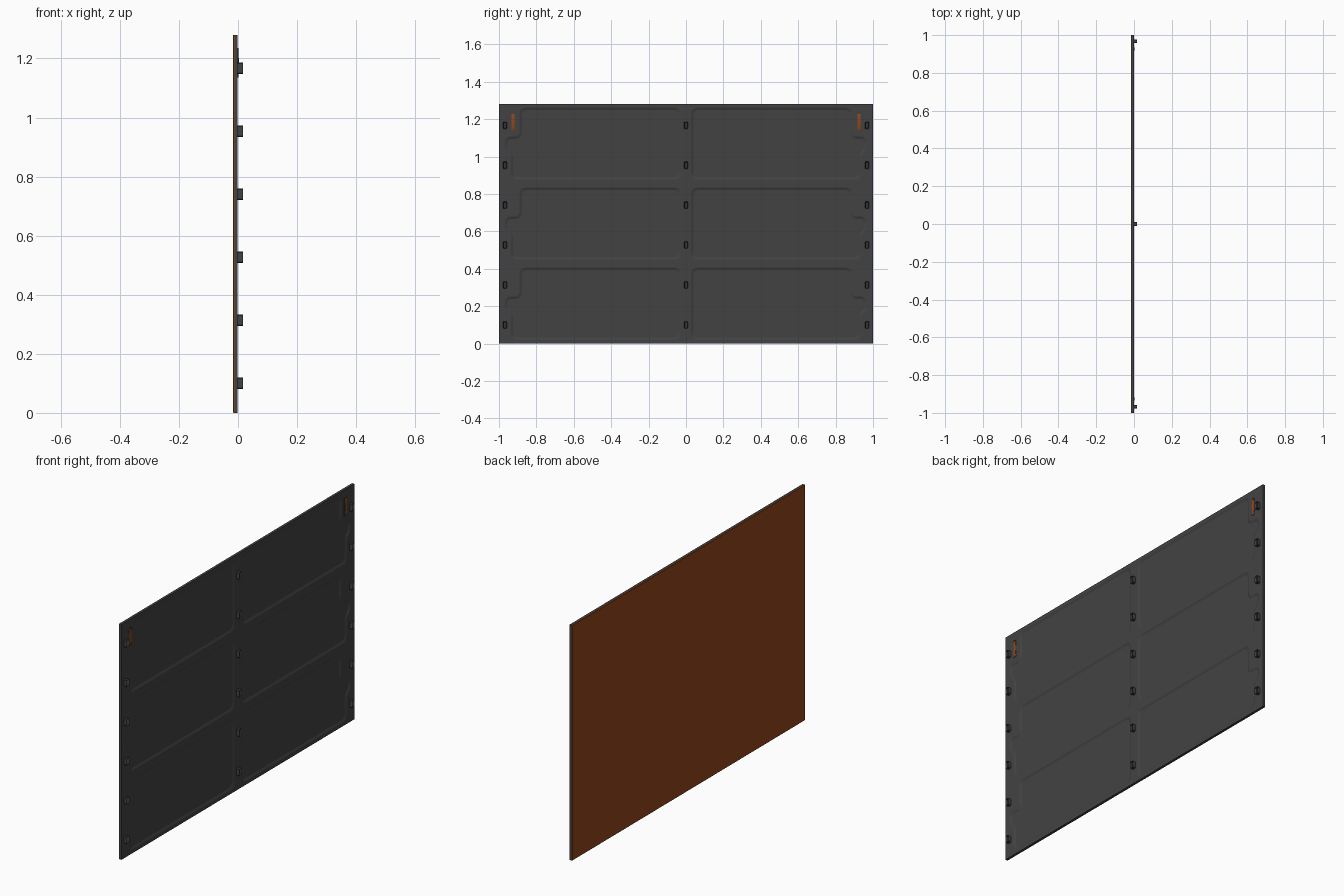
import bpy, bmesh, math
from mathutils import Vector

if "Cube" in bpy.data.objects:
    bpy.data.objects.remove(bpy.data.objects["Cube"])


def material(name, rgb):
    m = bpy.data.materials.new(name)
    m.diffuse_color = (*rgb, 1)
    m.use_nodes = True
    m.node_tree.nodes["Principled BSDF"].inputs["Base Color"].default_value = m.diffuse_color
    return m


CHARCOAL = material("charcoal", (0.055, 0.055, 0.055))
ORANGE = material("orange", (0.30, 0.06, 0.01))
FACE_X = -0.001          # front surface of the backing board
HEIGHT = 1.28


def finish(name, bm, mat):
    bmesh.ops.recalc_face_normals(bm, faces=bm.faces)
    me = bpy.data.meshes.new(name)
    bm.to_mesh(me)
    bm.free()
    me.materials.append(mat)
    ob = bpy.data.objects.new(name, me)
    bpy.context.collection.objects.link(ob)
    return ob


def add_box(bm, x0, x1, y0, y1, z0, z1):
    vs = bmesh.ops.create_cube(bm, size=1)["verts"]
    for v in vs:
        v.co = ((x0 + x1) / 2 + v.co.x * (x1 - x0),
                (y0 + y1) / 2 + v.co.y * (y1 - y0),
                (z0 + z1) / 2 + v.co.z * (z1 - z0))
    return vs


def inset(pts, d):
    """Move every edge of a counter-clockwise outline inward by d."""
    out = []
    for i, p in enumerate(pts):
        a = (p - pts[i - 1]).normalized()
        b = (pts[(i + 1) % len(pts)] - p).normalized()
        na, nb = Vector((-a.y, a.x)), Vector((-b.y, b.x))
        out.append(p + (na + nb) * d / (1 + na.dot(nb)))
    return out


def fillet(pts, r, seg=4):
    """Round every corner, using the corner as a curve control point."""
    out = []
    for i, p in enumerate(pts):
        q, s = pts[i - 1] - p, pts[(i + 1) % len(pts)] - p
        a = p + q.normalized() * min(r, q.length * 0.45)
        b = p + s.normalized() * min(r, s.length * 0.45)
        for k in range(seg + 1):
            t = k / seg
            out.append(a * (1 - t) ** 2 + p * 2 * t * (1 - t) + b * t * t)
    return out


# Recess outline: lower row, +y half, with the step at the outer edge
OUTLINE = [Vector(p) for p in (
    (0.028, 0.021), (0.936, 0.021), (0.936, 0.155), (0.968, 0.182),
    (0.968, 0.251), (0.89, 0.251), (0.89, 0.406), (0.028, 0.406))]

# Cutter with sloped walls for all six recesses
bm = bmesh.new()
rings_at = ((0.012, -0.006), (0.0, FACE_X), (0.0, 0.006))
for row in range(3):
    for side in (-1, 1):
        rings = []
        for d, x in rings_at:
            rings.append([bm.verts.new((x, side * p.x, p.y + row * 0.428))
                          for p in fillet(inset(OUTLINE, d), 0.032)])
        n = len(rings[0])
        for lo, hi in zip(rings, rings[1:]):
            for i in range(n):
                j = (i + 1) % n
                bm.faces.new((lo[i], lo[j], hi[j], hi[i]))
        bm.faces.new(rings[0])
        bm.faces.new(rings[-1])
cutter = finish("recess_cutter", bm, CHARCOAL)
cutter.hide_render = True
cutter.hide_viewport = True
cutter.display_type = 'WIRE'

# Backing board with recessed fields
bm = bmesh.new()
add_box(bm, -0.012, FACE_X, -1, 1, 0, HEIGHT)
board = finish("backing_board", bm, CHARCOAL)
cut = board.modifiers.new("recesses", 'BOOLEAN')
cut.operation = 'DIFFERENCE'
cut.solver = 'EXACT'
cut.object = cutter

# Orange facing sheet with a slightly eased rear edge
bm = bmesh.new()
add_box(bm, -0.017, -0.012, -1, 1, 0, HEIGHT)
rear = [e for e in bm.edges if all(v.co.x < -0.016 for v in e.verts)]
bmesh.ops.bevel(bm, geom=rear, offset=0.002, segments=1, affect='EDGES')
finish("facing_sheet", bm, ORANGE)

# Mounting clips: hollow-ended blocks in three columns of six
bm = bmesh.new()
for y in (-0.968, 0, 0.968):
    for k in range(6):
        z = 0.1 + k * 0.2134
        vs = add_box(bm, FACE_X - 0.001, 0.017, y - 0.010, y + 0.010,
                     z - 0.019, z + 0.019)
        bmesh.ops.bevel(bm, geom=[e for e in {e for v in vs for e in v.link_edges}
                                  if abs((e.verts[0].co - e.verts[1].co).x) > 0.005],
                        offset=0.003, segments=1, affect='EDGES')
bm.faces.ensure_lookup_table()
tops = [f for f in bm.faces if all(v.co.x > 0.0165 for v in f.verts)]
bmesh.ops.inset_individual(bm, faces=tops, thickness=0.004)
for f in tops:
    for v in f.verts:
        v.co.x -= 0.010
finish("mounting_clips", bm, CHARCOAL)

# Orange pull straps arched over the upper outer corners
bm = bmesh.new()
for side in (-1, 1):
    rows = []
    for i in range(13):
        t = i / 12
        z = 1.14 + 0.09 * t
        x = FACE_X - 0.001 + 0.005 * math.sin(math.pi * t) ** 0.6
        y0, y1 = side * 0.918, side * 0.934
        rows.append([bm.verts.new(c) for c in (
            (x, y0, z), (x, y1, z), (x - 0.002, y1, z), (x - 0.002, y0, z))])
    for a, b in zip(rows, rows[1:]):
        for i in range(4):
            j = (i + 1) % 4
            bm.faces.new((a[i], a[j], b[j], b[i]))
    bm.faces.new(rows[0])
    bm.faces.new(rows[-1])
finish("pull_straps", bm, ORANGE)

# Dark retaining frames around the straps
bm = bmesh.new()
for side in (-1, 1):
    for y in (0.914, 0.938):
        c = side * y
        add_box(bm, FACE_X - 0.001, 0.001, c - 0.002, c + 0.002, 1.138, 1.232)
    for z in (1.138, 1.232):
        c = side * 0.926
        add_box(bm, FACE_X - 0.001, 0.001, c - 0.010, c + 0.010,
                z - 0.003, z + 0.003)
finish("strap_frames", bm, CHARCOAL)
